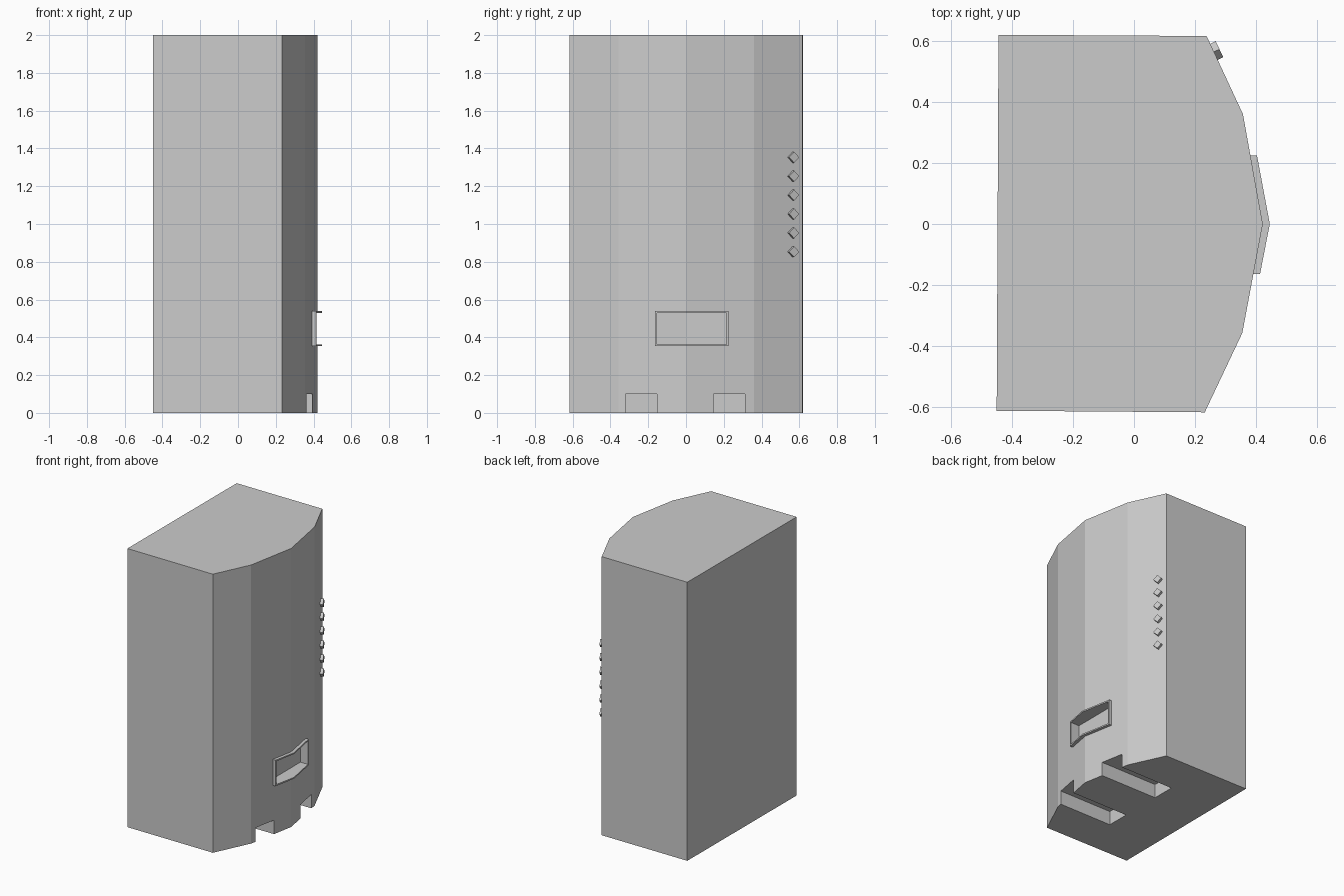
import bpy, bmesh
from mathutils import Vector, Matrix

if "Cube" in bpy.data.objects:
    bpy.data.objects.remove(bpy.data.objects["Cube"])


def prism(name, profile, z0, z1):
    """Extrude a closed xy profile from z0 to z1."""
    bm = bmesh.new()
    base = bm.faces.new([bm.verts.new((x, y, z0)) for x, y in profile])
    top = bmesh.ops.extrude_face_region(bm, geom=[base])["geom"]
    verts = [v for v in top if isinstance(v, bmesh.types.BMVert)]
    bmesh.ops.translate(bm, verts=verts, vec=(0, 0, z1 - z0))
    bmesh.ops.recalc_face_normals(bm, faces=bm.faces)
    return make_object(name, bm)


def make_object(name, bm):
    mesh = bpy.data.meshes.new(name)
    bm.to_mesh(mesh)
    bm.free()
    obj = bpy.data.objects.new(name, mesh)
    bpy.context.collection.objects.link(obj)
    return obj


def box(name, x0, x1, y0, y1, z0, z1):
    return prism(name, [(x0, y0), (x1, y0), (x1, y1), (x0, y1)], z0, z1)


def cut(obj, cutter):
    """Subtract the cutter and bake the result."""
    mod = obj.modifiers.new("cut", "BOOLEAN")
    mod.operation = "DIFFERENCE"
    mod.solver = "EXACT"
    mod.object = cutter
    bpy.context.view_layer.objects.active = obj
    bpy.ops.object.modifier_apply(modifier=mod.name)


# Cabinet with a faceted bowed front
cabinet = prism("cabinet", [
    (-0.45, -0.612), (0.232, -0.617), (0.355, -0.357), (0.422, 0),
    (0.357, 0.36), (0.238, 0.616), (-0.444, 0.62)], 0, 2)

# Raised rim that follows the bowed front
rim = prism("tray_rim", [
    (0.37, -0.164), (0.413, -0.164), (0.445, 0),
    (0.403, 0.225), (0.36, 0.225), (0.40, 0)], 0.353, 0.54)

# Tray recess and the two lifting slots under the cabinet
cutters = [box("tray_cutter", 0.345, 0.6, -0.154, 0.215, 0.363, 0.53)]
for y0, y1 in ((-0.32, -0.153), (0.145, 0.312)):
    cutters.append(box("slot_cutter", -0.06, 0.6, y0, y1, -0.1, 0.1))
for c in cutters:
    cut(cabinet, c)
cut(rim, cutters[0])
for c in cutters:
    bpy.data.objects.remove(c)

# Column of diamond buttons on the angled front facet
edge = Vector((0.357 - 0.238, 0.36 - 0.616, 0)).normalized()
normal = Vector((-edge.y, edge.x, 0))
centre = Vector((0.238, 0.616, 0)) + edge * 0.057
for i in range(6):
    bm = bmesh.new()
    bmesh.ops.create_cone(bm, cap_ends=True, segments=4, radius1=0.029,
                          radius2=0.029, depth=0.04)
    # create_cone puts its four corners on the local axes
    up = Vector((0, 0, 1))
    rot = Matrix((edge, up, edge.cross(up))).transposed()
    bmesh.ops.transform(bm, matrix=rot.to_4x4(), verts=bm.verts)
    button = make_object(f"button_{i + 1}", bm)
    button.location = centre + Vector((0, 0, 0.853 + 0.1 * i))
